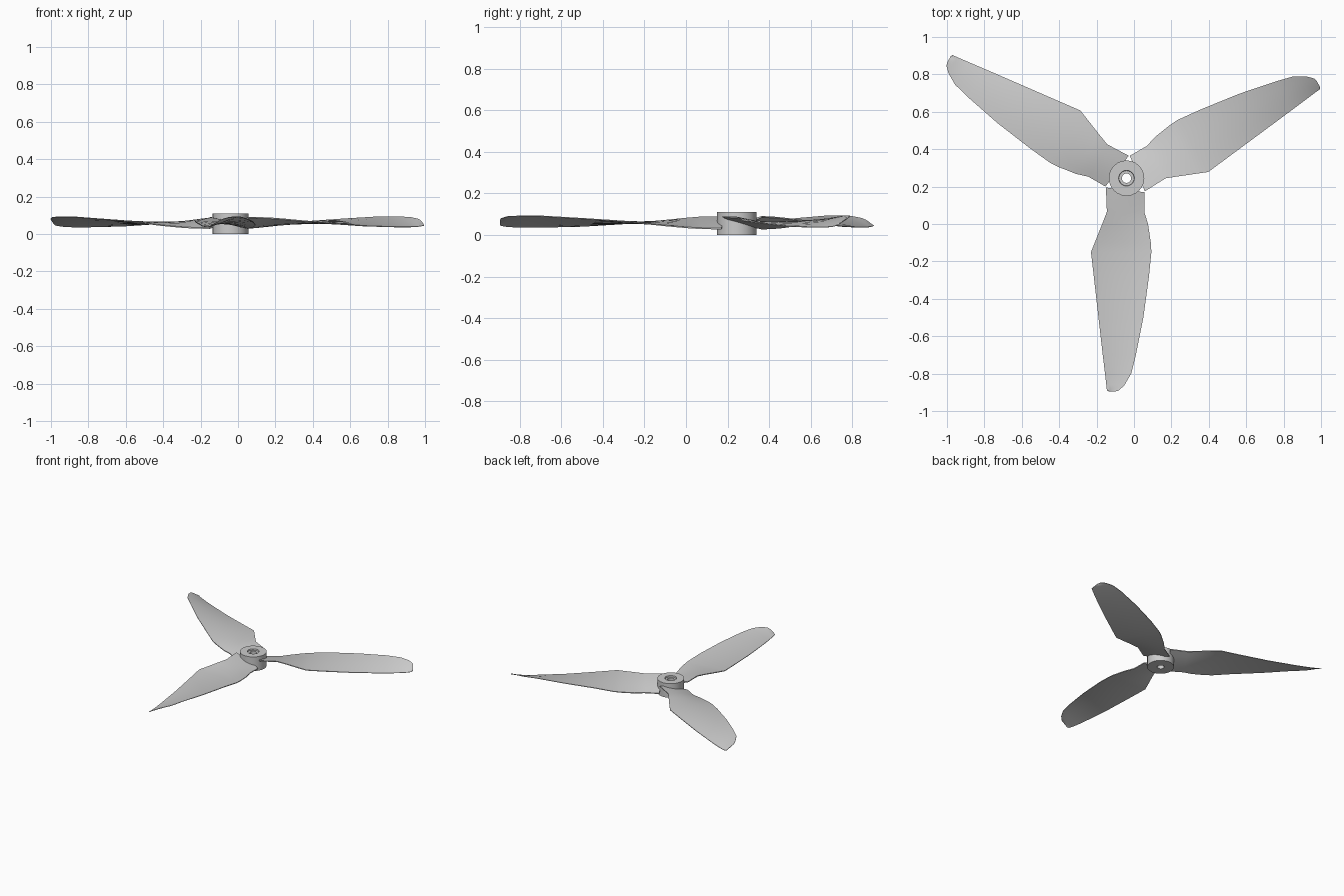
import bpy, bmesh
from math import radians, sin, cos, pi
from mathutils import Matrix, Vector

cube = bpy.data.objects.get("Cube")
if cube:
    bpy.data.objects.remove(cube, do_unlink=True)

GREY = (0.6, 0.6, 0.6, 1)
grey = bpy.data.materials.new("light grey plastic")
grey.use_nodes = True
grey.diffuse_color = GREY
grey.node_tree.nodes["Principled BSDF"].inputs["Base Color"].default_value = GREY

CENTRE = Vector((-0.04, 0.245, 0))
CHORD_STEPS = 8


def finish(bm, name):
    bmesh.ops.recalc_face_normals(bm, faces=bm.faces)
    mesh = bpy.data.meshes.new(name)
    bm.to_mesh(mesh)
    bm.free()
    obj = bpy.data.objects.new(name, mesh)
    bpy.context.collection.objects.link(obj)
    mesh.materials.append(grey)
    bpy.ops.object.select_all(action='DESELECT')
    obj.select_set(True)
    bpy.context.view_layer.objects.active = obj
    bpy.ops.object.shade_smooth_by_angle(angle=radians(30))
    return obj


def bridge(bm, a, b):
    for i in range(len(a)):
        j = (i + 1) % len(a)
        bm.faces.new((a[i], a[j], b[j], b[i]))


# Blade stations: radius, left x, right x, left z, right z, half thickness
STATIONS = [
    (0.05, -0.11, 0.095, 0.088, 0.03, 0.008),
    (0.18, -0.105, 0.095, 0.085, 0.032, 0.008),
    (0.245, -0.13, 0.115, 0.08, 0.036, 0.007),
    (0.345, -0.17, 0.13, 0.07, 0.045, 0.007),
    (0.395, -0.19, 0.133, 0.066, 0.05, 0.006),
    (0.525, -0.175, 0.12, 0.056, 0.065, 0.006),
    (0.745, -0.15, 0.09, 0.042, 0.08, 0.005),
    (0.945, -0.127, 0.05, 0.037, 0.092, 0.004),
    (1.045, -0.115, 0.025, 0.037, 0.092, 0.004),
    (1.105, -0.108, -0.01, 0.04, 0.089, 0.003),
    (1.135, -0.105, -0.04, 0.045, 0.08, 0.003),
    (1.14, -0.095, -0.06, 0.048, 0.072, 0.002),
]


def make_blade(name, angle):
    """Twisted lens section lofted outward from the hub."""
    bm = bmesh.new()
    rings = []
    for k, (r, xl, xr, zl, zr, t) in enumerate(STATIONS):
        top, bottom = [], []
        for i in range(CHORD_STEPS + 1):
            u = i / CHORD_STEPS
            x, z = xl + (xr - xl) * u, zl + (zr - zl) * u
            half = t * (0.4 + 0.6 * sin(pi * u))
            y = -r - (0.025 * u if k == 0 else 0)
            top.append(bm.verts.new((x, y, z + half)))
            bottom.append(bm.verts.new((x, y, z - half)))
        rings.append(top + bottom[::-1])
    for a, b in zip(rings, rings[1:]):
        bridge(bm, a, b)
    bm.faces.new(rings[0])
    bm.faces.new(rings[-1])
    bm.transform(Matrix.Translation(CENTRE) @ Matrix.Rotation(radians(angle), 4, 'Z'))
    return finish(bm, name)


for name, angle in (("front_blade", 0), ("left_blade", 120), ("right_blade", -120)):
    make_blade(name, angle)

# Hub: closed ring profile revolved around the shaft hole
bm = bmesh.new()
PROFILE = [(0.025, 0), (0.095, 0), (0.095, 0.11), (0.042, 0.11), (0.04, 0.1), (0.025, 0.1)]
SIDES = 24
loops = []
for s in range(SIDES):
    a = 2 * pi * s / SIDES
    loops.append([bm.verts.new(CENTRE + Vector((r * cos(a), r * sin(a), z))) for r, z in PROFILE])
for s in range(SIDES):
    bridge(bm, loops[s], loops[(s + 1) % SIDES])
finish(bm, "hub")
